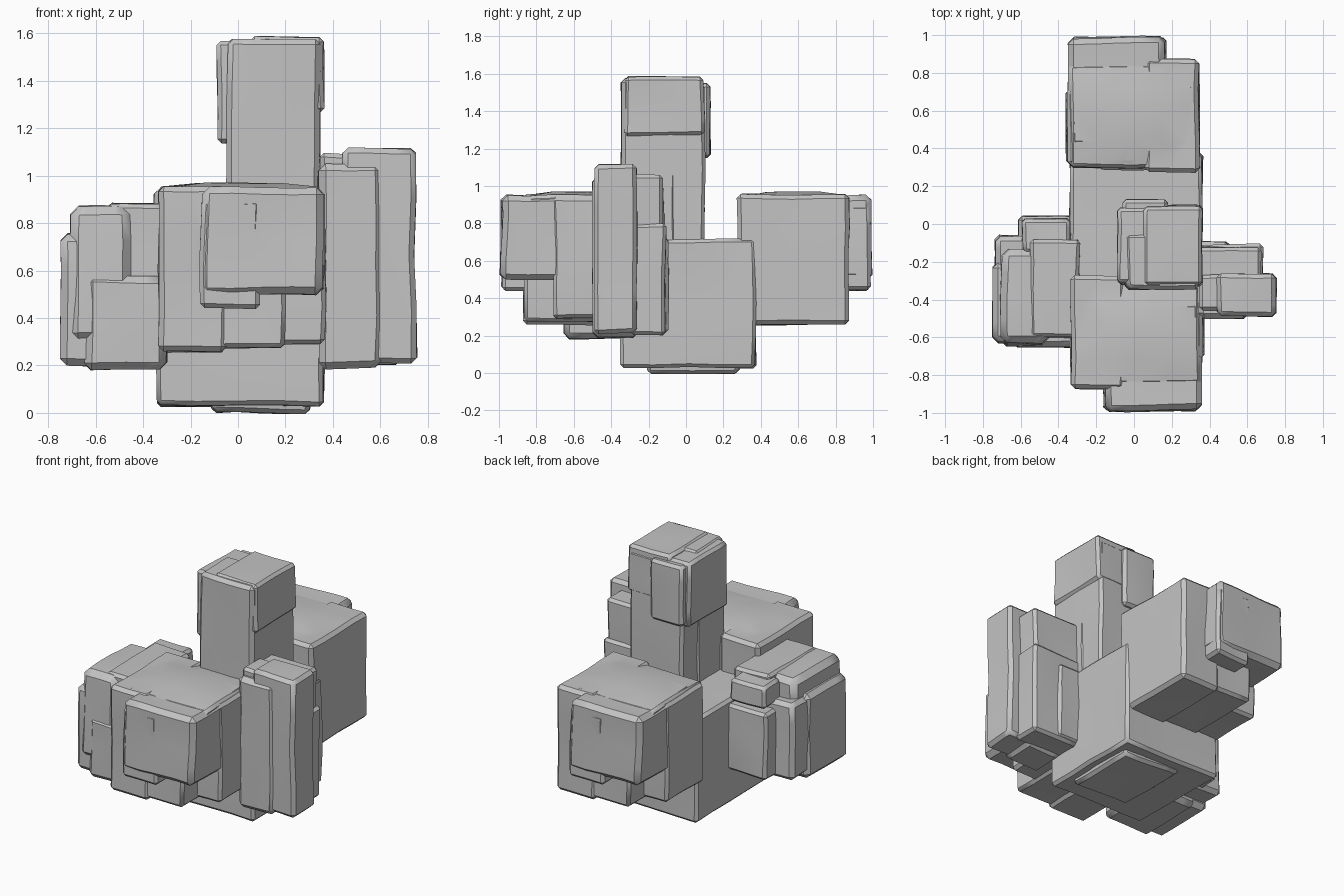
import bpy, bmesh, math
from mathutils import Vector, noise

default_cube = bpy.data.objects.get("Cube")
if default_cube:
    bpy.data.objects.remove(default_cube, do_unlink=True)

# Single stone colour
stone = bpy.data.materials.new("stone_grey")
stone.use_nodes = True
grey = (0.55, 0.55, 0.55, 1.0)
stone.diffuse_color = grey
stone.node_tree.nodes["Principled BSDF"].inputs["Base Color"].default_value = grey


def make_chunk(name, x, y, z, taper=0.0, chamfer=0.018, rough=0.012, dome=0.0):
    """Make one weathered block filling the given x, y and z ranges."""
    piece = bmesh.new()
    bmesh.ops.create_cube(piece, size=1.0)
    bmesh.ops.subdivide_edges(piece, edges=piece.edges[:], cuts=3, use_grid_fill=True)
    low = Vector((x[0], y[0], z[0]))
    size = Vector((x[1], y[1], z[1])) - low
    middle = low + size / 2
    for vert in piece.verts:
        # narrow the block towards its top, lower the rim, then make it uneven
        shrink = 1 - taper * (vert.co.z + 0.5)
        rim = max(abs(vert.co.x), abs(vert.co.y)) > 0.4 and vert.co.z > 0.4
        local = Vector((vert.co.x * shrink, vert.co.y * shrink, vert.co.z))
        place = middle + Vector(a * b for a, b in zip(local, size))
        place.z -= dome * rim
        vert.co = place + noise.noise_vector(place * 3 + middle * 5) * rough
    piece.normal_update()
    sharp = [e for e in piece.edges if e.calc_face_angle(0) > math.radians(50)]
    bmesh.ops.bevel(piece, geom=sharp, offset=chamfer, segments=1,
                    affect='EDGES', clamp_overlap=True)
    mesh = bpy.data.meshes.new(name)
    piece.to_mesh(mesh)
    piece.free()
    mesh.materials.append(stone)
    block = bpy.data.objects.new(name, mesh)
    bpy.context.collection.objects.link(block)
    return block


def make_rock(name, chunks):
    """Fuse several chunks into one rock object."""
    rock = make_chunk(name, *chunks[0])
    bpy.ops.object.select_all(action='DESELECT')
    rock.select_set(True)
    bpy.context.view_layer.objects.active = rock
    for chunk in chunks[1:]:
        part = make_chunk("chunk", *chunk)
        fuse = rock.modifiers.new("fuse", 'BOOLEAN')
        fuse.operation = 'UNION'
        fuse.solver = 'EXACT'
        fuse.object = part
        bpy.ops.object.modifier_apply(modifier=fuse.name)
        bpy.data.objects.remove(part, do_unlink=True)
    bpy.ops.object.shade_smooth_by_angle(angle=math.radians(35))
    return rock


# Central block with a shallow foot
make_rock("core_rock", [
    ((-0.34, 0.36), (-0.35, 0.37), (0.03, 0.715)),
    ((-0.11, 0.3), (-0.2, 0.28), (0.0, 0.2), -0.1),
])

# Split boulder used at the front and, turned round, at the back
front_rock = make_rock("front_rock", [
    ((-0.31, 0.35), (-0.85, -0.3), (0.53, 0.968), 0.0, 0.018, 0.012, 0.02),
    ((-0.335, -0.05), (-0.87, -0.275), (0.26, 0.955), 0.0, 0.022),
    ((-0.2, 0.2), (-0.86, -0.29), (0.275, 0.9)),
    ((0.0, 0.365), (-0.71, -0.32), (0.29, 0.945)),
    ((-0.16, 0.36), (-0.99, -0.4), (0.5, 0.95), 0.01, 0.03),
    ((-0.155, 0.09), (-0.985, -0.6), (0.44, 0.9)),
])
back_rock = front_rock.copy()
back_rock.name = "back_rock"
back_rock.rotation_euler.z = math.pi
back_rock.location.x = 0.01
bpy.context.collection.objects.link(back_rock)

# Tall stack: continuous front column, rear pillar and a thicker cap
make_rock("tower_rock", [
    ((-0.04, 0.345), (-0.12, 0.1), (0.65, 1.54)),
    ((-0.045, 0.345), (-0.345, -0.05), (0.65, 1.575), 0.0, 0.022),
    ((-0.09, 0.2), (-0.32, 0.09), (1.14, 1.565), 0.03),
    ((0.05, 0.365), (-0.33, 0.1), (1.27, 1.585), 0.02),
    ((-0.06, 0.18), (-0.05, 0.125), (1.15, 1.55), 0.03),
])

# Upright slabs on the left side
make_rock("left_slab", [
    ((0.34, 0.61), (-0.5, -0.25), (0.19, 1.05), 0.0, 0.03),
    ((0.35, 0.6), (-0.46, -0.27), (0.6, 1.09)),
    ((0.44, 0.75), (-0.49, -0.26), (0.21, 1.115), 0.0, 0.022),
    ((0.33, 0.68), (-0.3, -0.11), (0.2, 0.8)),
    ((0.33, 0.67), (-0.3, -0.12), (0.6, 1.06)),
    ((0.33, 0.5), (-0.2, -0.09), (0.21, 0.72)),
])

# Low layered rock on the right side
make_rock("right_rock", [
    ((-0.75, -0.46), (-0.63, -0.2), (0.2, 0.755), 0.03, 0.03),
    ((-0.65, -0.3), (-0.655, -0.2), (0.185, 0.58), 0.02, 0.03),
    ((-0.74, -0.32), (-0.3, -0.06), (0.24, 0.74), 0.03, 0.025),
    ((-0.61, -0.3), (-0.2, 0.04), (0.25, 0.69)),
    ((-0.71, -0.45), (-0.645, -0.12), (0.3, 0.87), 0.06, 0.035),
    ((-0.55, -0.29), (-0.6, -0.08), (0.5, 0.885)),
    ((-0.6, -0.33), (-0.16, 0.03), (0.71, 0.86), 0.05),
])
